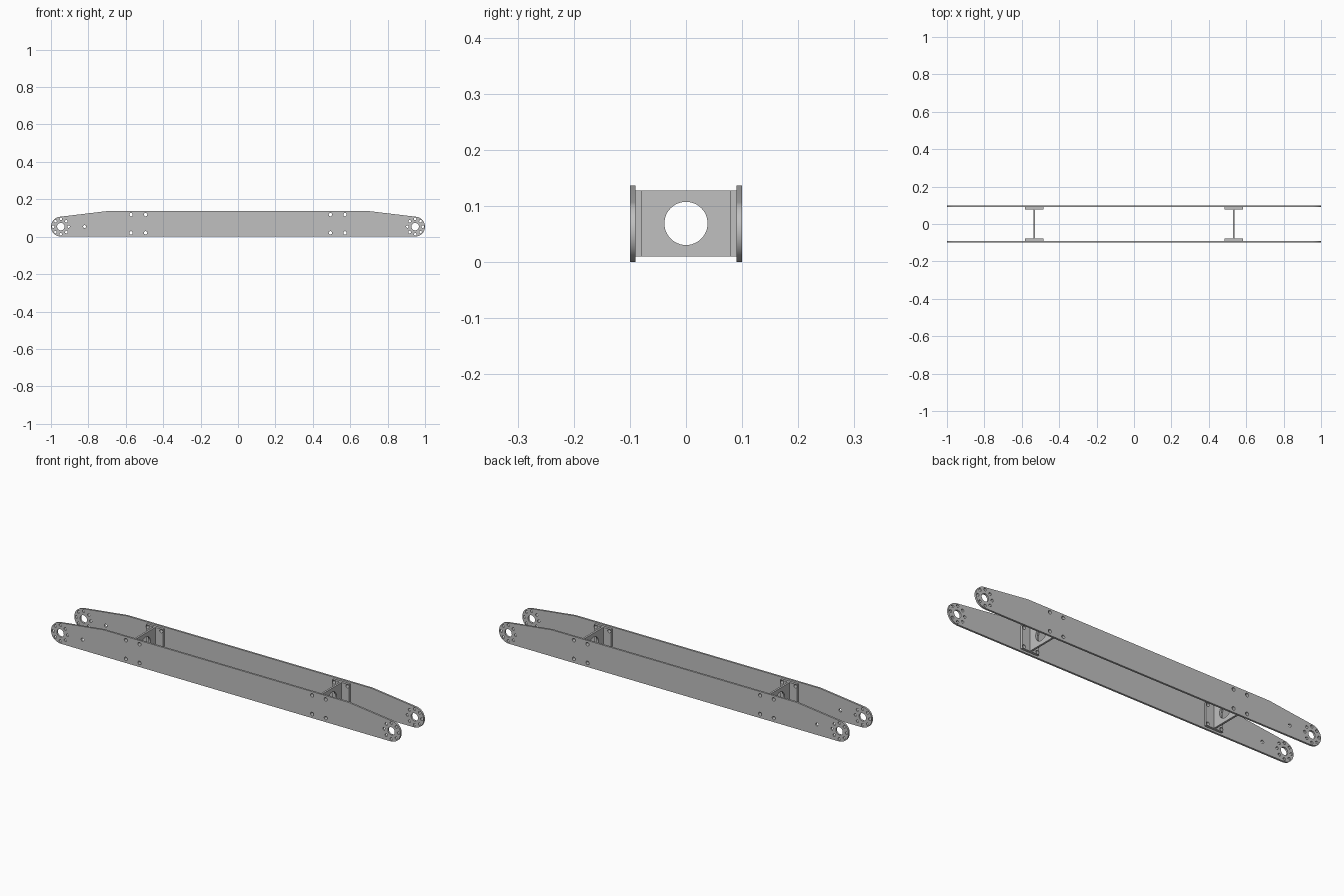
import bpy
import bmesh
from math import pi, sin, cos, atan2, radians

if "Cube" in bpy.data.objects:
    bpy.data.objects.remove(bpy.data.objects["Cube"])

grey = bpy.data.materials.new("satin grey metal")
grey.use_nodes = True
colour = (0.527, 0.527, 0.527, 1)
grey.diffuse_color = colour
grey.node_tree.nodes["Principled BSDF"].inputs["Base Color"].default_value = colour


def arc(cx, cy, r, start, end, steps):
    return [(cx + r * cos(start + (end - start) * i / steps),
             cy + r * sin(start + (end - start) * i / steps)) for i in range(steps + 1)]


def circle(cx, cy, r, steps=24):
    return arc(cx, cy, r, 0, 2 * pi, steps)[:-1]


def sheet(name, loops, thickness, location, rotation):
    """Flat plate from an outline followed by its hole loops."""
    curve = bpy.data.curves.new(name + "_profile", "CURVE")
    curve.dimensions = "2D"
    curve.fill_mode = "BOTH"
    curve.extrude = thickness / 2
    for loop in loops:
        spline = curve.splines.new("POLY")
        spline.points.add(len(loop) - 1)
        for point, (x, y) in zip(spline.points, loop):
            point.co = (x, y, 0, 1)
        spline.use_cyclic_u = True
    helper = bpy.data.objects.new(name + "_helper", curve)
    bpy.context.collection.objects.link(helper)
    bpy.context.view_layer.update()
    depsgraph = bpy.context.evaluated_depsgraph_get()
    mesh = bpy.data.meshes.new_from_object(helper.evaluated_get(depsgraph))
    bpy.data.objects.remove(helper)

    bm = bmesh.new()
    bm.from_mesh(mesh)
    bmesh.ops.remove_doubles(bm, verts=bm.verts, dist=0.00001)
    bmesh.ops.recalc_face_normals(bm, faces=bm.faces)
    bm.to_mesh(mesh)
    bm.free()
    mesh.materials.clear()
    mesh.materials.append(grey)
    obj = bpy.data.objects.new(name, mesh)
    obj.location = location
    obj.rotation_euler = rotation
    bpy.context.collection.objects.link(obj)
    bpy.ops.object.select_all(action="DESELECT")
    obj.select_set(True)
    bpy.context.view_layer.objects.active = obj
    bpy.ops.object.shade_smooth_by_angle(angle=radians(30))
    return obj


# Main dimensions
END_X, END_Z, END_R = 0.947, 0.054, 0.053
TOP, SHOULDER = 0.137, 0.7
BRACKET_X, BOLT_DX, BOLT_Z = 0.533, 0.039, (0.021, 0.118)
UPRIGHT = (pi / 2, 0, 0)
CROSSWAYS = (pi / 2, 0, pi / 2)

# Side plate outline: rounded ends, tapered shoulders
lean = atan2(TOP - END_Z - END_R, END_X - SHOULDER)
right_end = arc(END_X, END_Z, END_R, -pi / 2, pi / 2 - lean, 24)
right_end[0] = (END_X, 0)
outline = right_end + [(SHOULDER, TOP)]
outline += [(-x, z) for x, z in reversed(outline)]

# Pivot holes, bolt rings, bracket bolts and one extra hole
holes = [circle(-0.82, END_Z, 0.008)]
for side in (-1, 1):
    holes.append(circle(side * END_X, END_Z, 0.02, 32))
    for i in range(8):
        a = i * pi / 4
        holes.append(circle(side * END_X + 0.041 * cos(a), END_Z + 0.041 * sin(a), 0.007, 16))
    for dx in (-BOLT_DX, BOLT_DX):
        for z in BOLT_Z:
            holes.append(circle(side * BRACKET_X + dx, z, 0.009))

for name, y in (("front_side_plate", -0.095), ("back_side_plate", 0.095)):
    sheet(name, [outline] + holes, 0.01, (0, y, 0), UPRIGHT)

# Cross brackets: a pierced web between two bolted flanges
web = [(-0.078, 0.01), (0.078, 0.01), (0.078, 0.128), (-0.078, 0.128)]
flange = [(-0.049, 0.01), (0.049, 0.01), (0.049, 0.128), (-0.049, 0.128)]
flange_holes = [circle(dx, z, 0.009) for dx in (-BOLT_DX, BOLT_DX) for z in BOLT_Z]
for label, side in (("right", -1), ("left", 1)):
    x = side * BRACKET_X
    sheet(label + "_bracket_web", [web, circle(0, 0.069, 0.0385, 48)], 0.01, (x, 0, 0), CROSSWAYS)
    for end, y in (("front", -0.084), ("back", 0.084)):
        sheet(f"{label}_bracket_{end}_flange", [flange] + flange_holes, 0.012, (x, y, 0), UPRIGHT)
